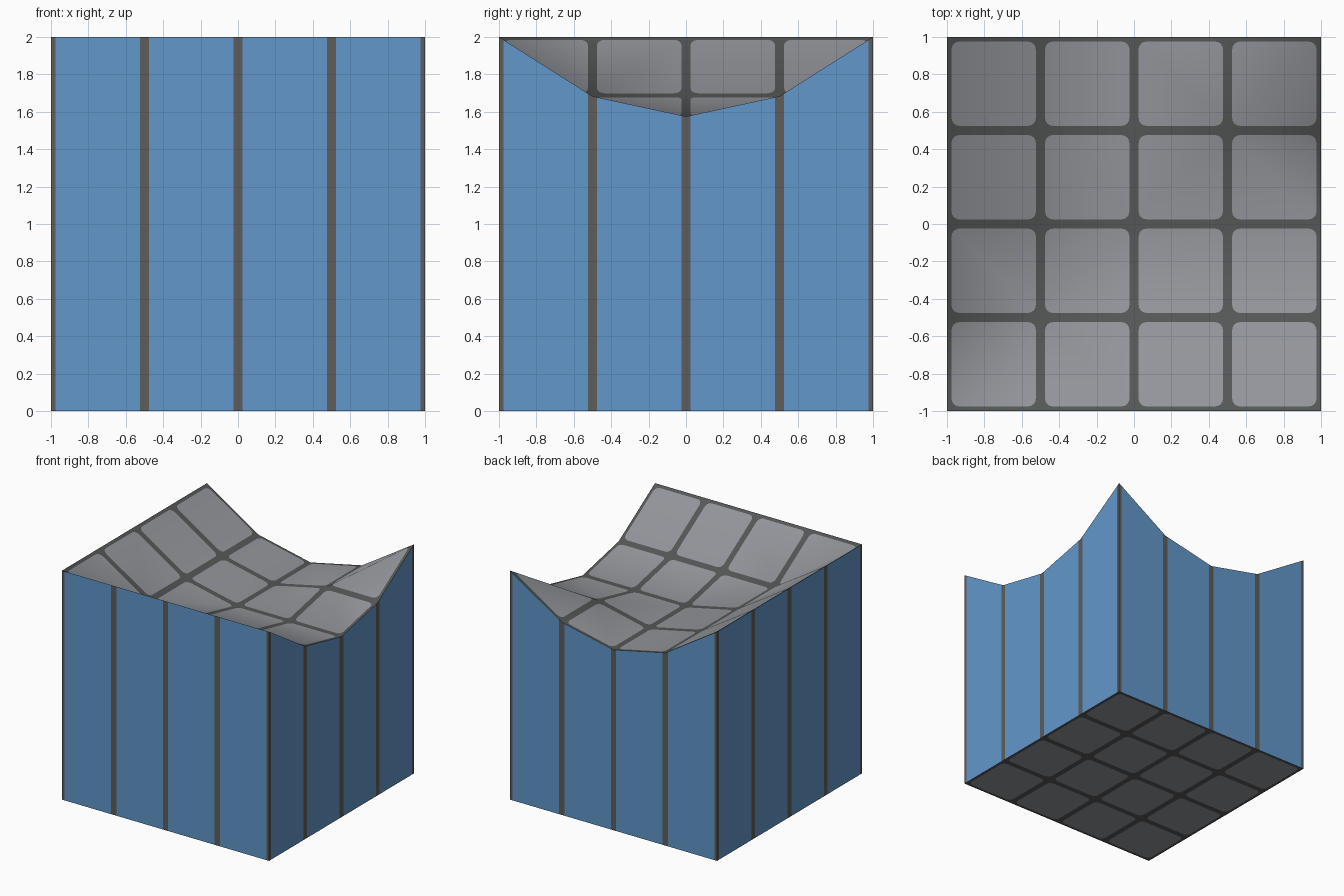
import bpy, bmesh, math
from mathutils import Vector

if "Cube" in bpy.data.objects:
    bpy.data.objects.remove(bpy.data.objects["Cube"])

NODES = [-1, -0.5, 0, 0.5, 1]
GAP = 0.025          # half width of the dark joints
RAD = 0.04           # panel corner radius
SAG = [2.0, 1.683, 1.575, 1.683, 2.0]
SLOPE = [-0.634, -0.425, 0.0, 0.425, 0.634]


def lerp_table(table, t):
    k = max(0, min(3, int((t + 1) * 2)))
    u = (t - NODES[k]) * 2
    return table[k] * (1 - u) + table[k + 1] * u


def height(x, y):
    # sagging trough that turns a mitred corner along x = y
    return lerp_table(SAG, min(x, y))


def roof_normal(x, y):
    w = max(0, min(1, 0.5 + (x - y)))
    return Vector((-lerp_table(SLOPE, x) * (1 - w), -lerp_table(SLOPE, y) * w, 1)).normalized()


def material(name, rgb):
    m = bpy.data.materials.new(name)
    m.diffuse_color = (*rgb, 1)
    m.use_nodes = True
    m.node_tree.nodes["Principled BSDF"].inputs["Base Color"].default_value = m.diffuse_color
    return m


blue = material("blue wall", (0.122, 0.309, 0.591))
wall_joint = material("wall joint grey", (0.11, 0.11, 0.105))
panel_grey = material("panel grey", (0.29, 0.30, 0.325))
panel_joint = material("panel joint grey", (0.09, 0.096, 0.093))


def finish(bm, name, mats):
    me = bpy.data.meshes.new(name)
    bm.to_mesh(me)
    bm.free()
    for m in mats:
        me.materials.append(m)
    ob = bpy.data.objects.new(name, me)
    bpy.context.collection.objects.link(ob)
    return ob


def panel_sheet():
    """Flat 4 x 4 sheet of rounded panels with joints, split along the mitre."""
    bm = bmesh.new()
    signs = [(1, 1), (-1, 1), (-1, -1), (1, -1)]
    for i in range(4):
        for j in range(4):
            cx, cy = -0.75 + 0.5 * i, -0.75 + 0.5 * j
            inner = 0.25 - GAP - RAD
            corners, arcs = [], []
            for k, (sx, sy) in enumerate(signs):
                corners.append(bm.verts.new((cx + sx * 0.25, cy + sy * 0.25, 0)))
                arcs.append([bm.verts.new((
                    cx + sx * inner + RAD * math.cos(math.pi / 2 * (k + s / 4)),
                    cy + sy * inner + RAD * math.sin(math.pi / 2 * (k + s / 4)), 0))
                    for s in range(5)])
            bm.faces.new([v for a in arcs for v in a])
            for k in range(4):
                n = (k + 1) % 4
                ring = [(corners[k], corners[n], arcs[n][0], arcs[k][4])]
                ring += [(corners[k], arcs[k][s + 1], arcs[k][s]) for s in range(4)]
                for f in ring:
                    bm.faces.new(f).material_index = 1
    bmesh.ops.remove_doubles(bm, verts=bm.verts, dist=1e-4)
    bmesh.ops.bisect_plane(bm, geom=bm.verts[:] + bm.edges[:] + bm.faces[:], dist=1e-4,
                           plane_co=(0, 0, 0), plane_no=(1, -1, 0))
    for f in bm.faces:
        f.normal_update()
        if f.normal.z < 0:
            f.normal_flip()
    return bm


# curved roof, softly shaded
bm = panel_sheet()
for v in bm.verts:
    v.co.z = height(v.co.x, v.co.y)
for f in bm.faces:
    f.smooth = True
roof = finish(bm, "sagging_roof", [panel_grey, panel_joint])
roof.data.normals_split_custom_set_from_vertices(
    [roof_normal(v.co.x, v.co.y) for v in roof.data.vertices])

# flat underside
bm = panel_sheet()
bmesh.ops.reverse_faces(bm, faces=bm.faces[:])
finish(bm, "underside", [panel_grey, panel_joint])

# four walls with upright joints
cuts = sorted(c for n in NODES for c in (n - GAP, n, n + GAP) if -1 <= c <= 1)
sides = {"front_wall": lambda t: (t, -1), "right_wall": lambda t: (1, t),
         "back_wall": lambda t: (-t, 1), "left_wall": lambda t: (-1, -t)}
for name, at in sides.items():
    bm = bmesh.new()
    cols = []
    for t in cuts:
        x, y = at(t)
        cols.append((bm.verts.new((x, y, 0)), bm.verts.new((x, y, height(x, y)))))
    for k, (a, b) in enumerate(zip(cols, cols[1:])):
        f = bm.faces.new((a[0], b[0], b[1], a[1]))
        f.material_index = 1 if cuts[k + 1] - cuts[k] < 0.1 else 0
    finish(bm, name, [blue, wall_joint])
